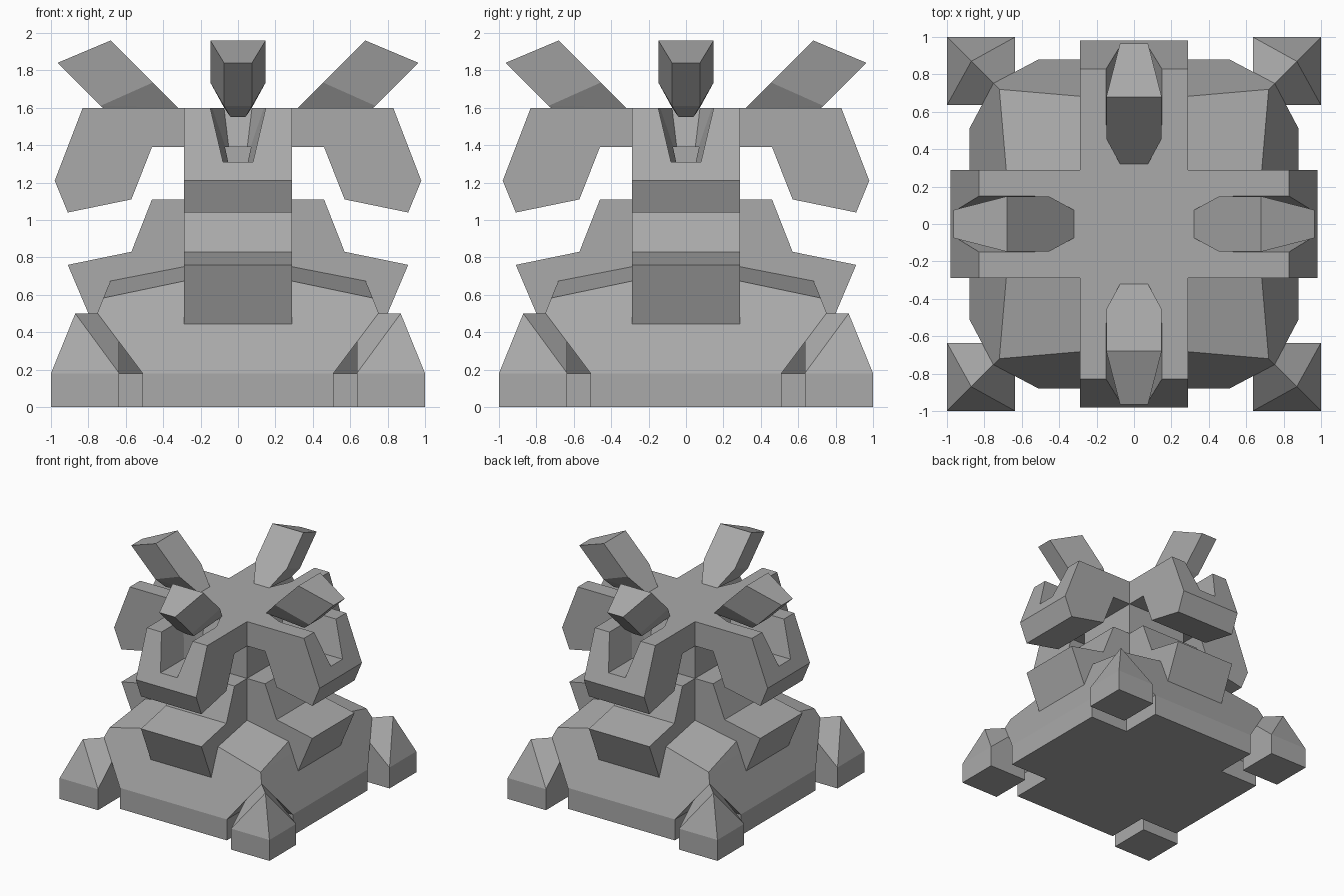
import bpy, bmesh, math
from mathutils import Matrix

if "Cube" in bpy.data.objects:
    bpy.data.objects.remove(bpy.data.objects["Cube"])

stone = bpy.data.materials.new("grey_stone")
stone.diffuse_color = (0.4, 0.4, 0.4, 1)
stone.use_nodes = True
stone.node_tree.nodes["Principled BSDF"].inputs["Base Color"].default_value = stone.diffuse_color


def add_object(name, bm, turn=0):
    """Turn the mesh by quarter turns about z and make an object of it."""
    bmesh.ops.rotate(bm, verts=bm.verts, matrix=Matrix.Rotation(turn * math.pi / 2, 3, 'Z'))
    bmesh.ops.recalc_face_normals(bm, faces=bm.faces)
    mesh = bpy.data.meshes.new(name)
    bm.to_mesh(mesh)
    bm.free()
    mesh.materials.append(stone)
    obj = bpy.data.objects.new(name, mesh)
    bpy.context.collection.objects.link(obj)
    return obj


def hull(name, points, turn=0):
    """Convex solid around the points."""
    bm = bmesh.new()
    for p in points:
        bm.verts.new(p)
    res = bmesh.ops.convex_hull(bm, input=bm.verts)
    junk = {g for g in res['geom_interior'] + res['geom_unused'] if isinstance(g, bmesh.types.BMVert)}
    bmesh.ops.delete(bm, geom=list(junk), context='VERTS')
    bmesh.ops.dissolve_limit(bm, angle_limit=0.01, verts=bm.verts, edges=bm.edges)
    return add_object(name, bm, turn)


def bar(name, half, width, turn=0):
    """Mirror a half profile in x-z and extrude it along y."""
    bm = bmesh.new()
    profile = half + [(-x, z) for x, z in reversed(half)]
    face = bm.faces.new([bm.verts.new((x, -width, z)) for x, z in profile])
    ext = bmesh.ops.extrude_face_region(bm, geom=[face])['geom']
    bmesh.ops.translate(bm, vec=(0, 2 * width, 0),
                        verts=[v for v in ext if isinstance(v, bmesh.types.BMVert)])
    return add_object(name, bm, turn)


def boolean(target, tool, operation):
    """Combine target with tool, then remove the tool."""
    mod = target.modifiers.new("combine", 'BOOLEAN')
    mod.object, mod.operation, mod.solver = tool, operation, 'EXACT'
    bpy.context.view_layer.update()
    done = target.evaluated_get(bpy.context.evaluated_depsgraph_get())
    mesh = bpy.data.meshes.new_from_object(done)
    target.modifiers.clear()
    target.data = mesh
    bpy.data.objects.remove(tool)


def box(x, y, z0, z1):
    return [(i, j, k) for i in x for j in y for k in (z0, z1)]


# Base: square plinth, sloped walls and a shallow diagonal pyramid roof
S = (-1, 1)
points = box((-.88, .88), (-.88, .88), 0, .18) + [(0, 0, .862)]
points += [(.72 * i, .72 * j, .583) for i in S for j in S]
points += [(0, .658 * i, .734) for i in S] + [(.658 * i, 0, .734) for i in S]
base = hull("base", points)

# Corner notches under the base, and the feet standing in them
for t in range(4):
    notch = hull("notch", [(a, b, -.1) for a in (.51, 1.3) for b in (.51, 1.3)]
                 + [(a, b, .18) for a in (.51, 1.3) for b in (.51, 1.3)], t)
    boolean(base, notch, 'DIFFERENCE')
    taper = hull("notch_taper", [(a, b, .18) for a in (.51, 1.3) for b in (.51, 1.3)]
                 + [(a, b, .66) for a in (.87, 1.3) for b in (.87, 1.3)], t)
    boolean(base, taper, 'DIFFERENCE')
    hull("corner_foot", box((.635, 1), (.635, 1), 0, .18)
         + [(.87, .87, .5), (.635, .635, .5)], t)

# Lower and upper crosses: two crossed bars each
lower = [(.77, .43), (.91, .76), (.57, .83), (.46, 1.11)]
upper = [(.46, 1.39), (.57, 1.11), (.91, 1.04), (.98, 1.21), (.83, 1.6)]
lower_cross = bar("lower_cross", lower, .288)
boolean(lower_cross, bar("bar", lower, .288, 1), 'UNION')
upper_cross = bar("upper_cross", upper, .288)
boolean(upper_cross, bar("bar", upper, .288, 1), 'UNION')

# Trunk between the crosses
hull("trunk", box((-.288, .288), (-.288, .288), 1.05, 1.45))

# Slots in the arm ends, and the prongs swung up out of them
for t in range(4):
    sections = [(.79, 1.7, .172, 1.11, 1.31, .08), (.50, 1.7, .172, .62, 1.31, .08),
                (.32, 1.7, .087, .435, 1.31, .04)]
    slot = []
    prong = []
    for x0, z0, w0, x1, z1, w1 in sections:
        slot += [(x0, s * w0, z0) for s in S] + [(x1, s * w1, z1) for s in S]
    boolean(upper_cross, hull("slot", slot, t), 'DIFFERENCE')
    for x0, z0, w0, x1, z1, w1 in [(.68, 1.96, .148, .965, 1.84, .075),
                                   (.455, 1.735, .148, .735, 1.61, .075),
                                   (.32, 1.6, .074, .66, 1.55, .04)]:
        prong += [(x0, s * w0, z0) for s in S] + [(x1, s * w1, z1) for s in S]
    hull("prong", prong, t)
